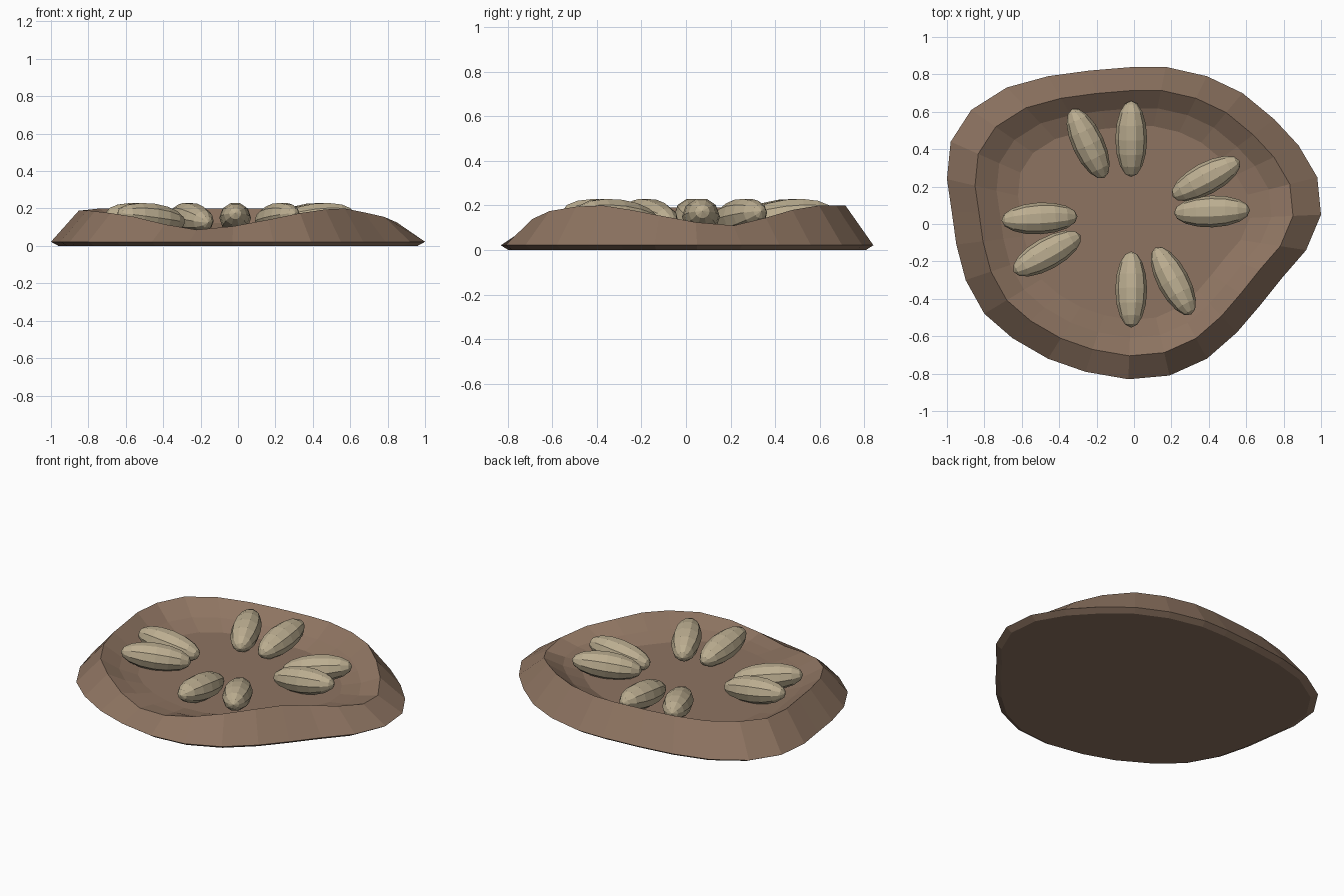
import bpy, bmesh
from math import radians
from mathutils import Matrix

if "Cube" in bpy.data.objects:
    bpy.data.objects.remove(bpy.data.objects["Cube"])


def material(name, rgb):
    m = bpy.data.materials.new(name)
    m.diffuse_color = (*rgb, 1)
    m.use_nodes = True
    m.node_tree.nodes["Principled BSDF"].inputs["Base Color"].default_value = m.diffuse_color
    return m


def finish(bm, name, mat):
    bmesh.ops.recalc_face_normals(bm, faces=bm.faces)
    me = bpy.data.meshes.new(name)
    bm.to_mesh(me)
    bm.free()
    me.materials.append(mat)
    ob = bpy.data.objects.new(name, me)
    bpy.context.collection.objects.link(ob)
    return ob


earth = material("earth", (0.27, 0.175, 0.12))
pale = material("pale", (0.50, 0.42, 0.28))

# Mound outline: x, y of the foot and height of the rim above it
OUTLINE = [
    (0, .84, .2), (.17, .84, .2), (.39, .79, .2), (.58, .70, .2),
    (.75, .56, .18), (.88, .42, .145), (.98, .25, .11), (1.0, .05, .125),
    (.92, -.14, .155), (.79, -.29, .18), (.67, -.44, .2), (.55, -.58, .195),
    (.39, -.72, .175), (.19, -.81, .14), (-.03, -.83, .105), (-.26, -.79, .086),
    (-.46, -.72, .115), (-.65, -.61, .155), (-.80, -.48, .175), (-.90, -.30, .185),
    (-.95, -.11, .19), (-.975, .07, .19), (-1.0, .24, .19), (-.98, .44, .19),
    (-.87, .61, .2), (-.68, .73, .2), (-.46, .79, .2), (-.24, .82, .2)]
FLOOR = .08

# Mound: rings from the underside, over the rim, down to the hollow's floor
# (scale of outline, base height, share of the rim height above it)
RINGS = [(.96, 0, 0), (1, .022, 0), (.85, 0, 1),
         (.735, FLOOR, .35), (.62, FLOOR, 0)]
bm = bmesh.new()
loops = []
for s, z, f in RINGS:
    loops.append([bm.verts.new((x * s, .005 + (y - .005) * s, z + f * (h - z)))
                  for x, y, h in OUTLINE])
n = len(OUTLINE)
for a, b in zip(loops, loops[1:]):
    for i in range(n):
        j = (i + 1) % n
        bm.faces.new((a[i], a[j], b[j], b[i]))
bm.faces.new(loops[0])
bm.faces.new(loops[-1])
finish(bm, "hollow_mound", earth)

# Pods: centre x, y and heading of the outer end, tilted up outwards
PODS = [(-.015, .455, 90), (-.245, .43, 115), (.385, .243, 28), (.417, .067, 2),
        (-.505, .03, 183), (-.465, -.158, 209), (-.015, -.35, 270), (.21, -.305, 298)]
for k, (x, y, heading) in enumerate(PODS):
    bm = bmesh.new()
    bmesh.ops.create_uvsphere(bm, u_segments=10, v_segments=8, radius=1)
    bm.transform(Matrix.Translation((x, y, .15))
                 @ Matrix.Rotation(radians(heading), 4, 'Z')
                 @ Matrix.Rotation(radians(83), 4, 'Y')
                 @ Matrix.Diagonal((.08, .085, .205, 1)))
    finish(bm, f"pod_{k + 1}", pale)
